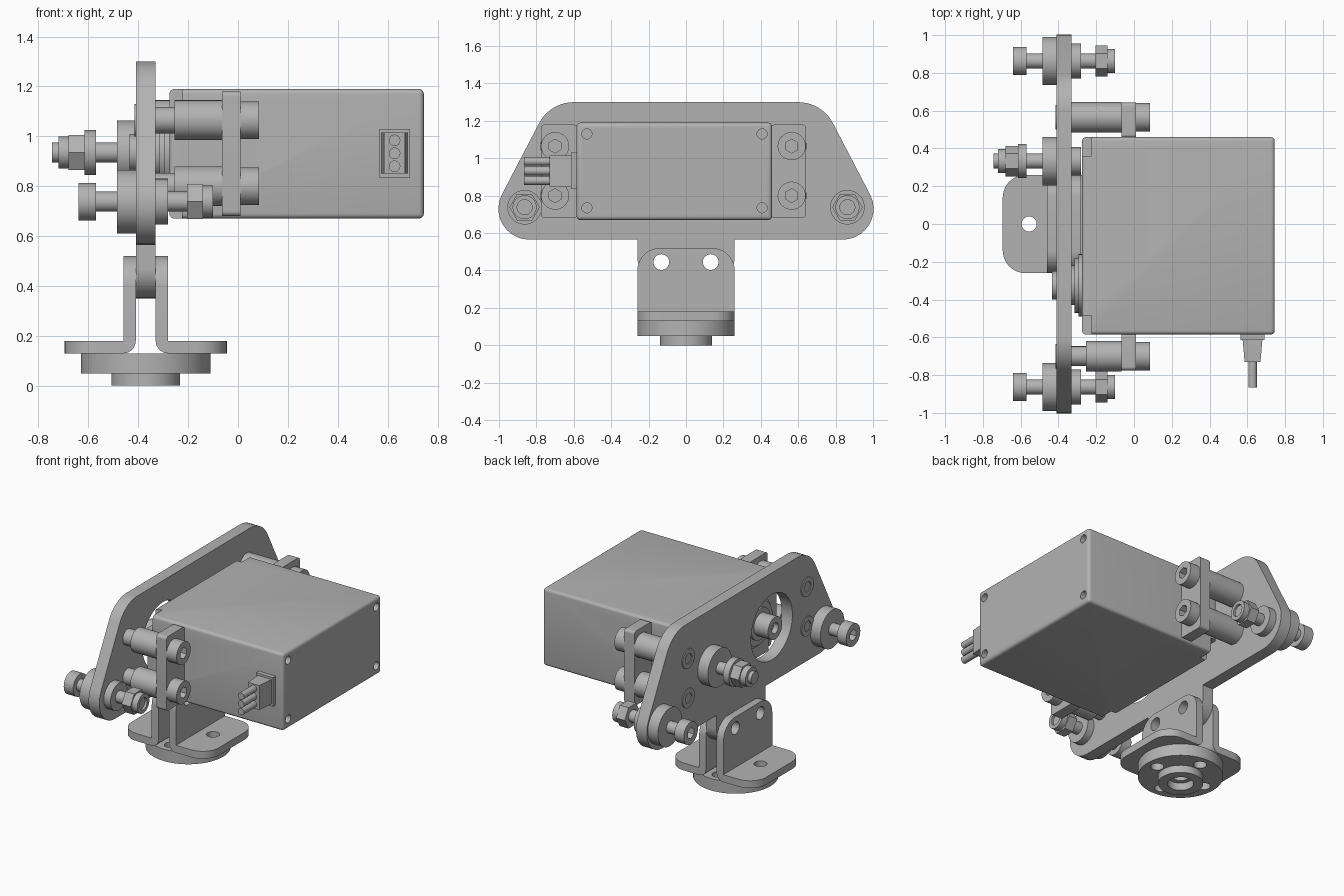
import bpy, bmesh, math
from mathutils import Vector, Matrix

if "Cube" in bpy.data.objects:
    bpy.data.objects.remove(bpy.data.objects["Cube"])

GREY = bpy.data.materials.new("plain_grey")
GREY.diffuse_color = (0.45, 0.45, 0.45, 1)
GREY.use_nodes = True
GREY.node_tree.nodes["Principled BSDF"].inputs["Base Color"].default_value = GREY.diffuse_color


def circle(u, v, r, n=40, a0=0.0):
    return [(u + r * math.cos(a0 + 2 * math.pi * i / n),
             v + r * math.sin(a0 + 2 * math.pi * i / n)) for i in range(n)]


def rounded(corners, steps=10):
    """Polygon outline from (u, v, fillet radius) corners."""
    out, n = [], len(corners)
    for i, (u, v, r) in enumerate(corners):
        p = Vector((u, v))
        if r == 0:
            out.append((u, v))
            continue
        d0 = (Vector(corners[i - 1][:2]) - p).normalized()
        d1 = (Vector(corners[(i + 1) % n][:2]) - p).normalized()
        half = d0.angle(d1) / 2
        c = p + (d0 + d1).normalized() * (r / math.sin(half))
        s = p + d0 * (r / math.tan(half)) - c
        e = p + d1 * (r / math.tan(half)) - c
        turn = math.atan2(s.x * e.y - s.y * e.x, s.dot(e))
        for k in range(steps + 1):
            out.append(tuple(c + Matrix.Rotation(turn * k / steps, 2) @ s))
    return out


def rect(u0, u1, v0, v1, r=0.0):
    return rounded([(u0, v0, r), (u1, v0, r), (u1, v1, r), (u0, v1, r)])


def add_object(name, bm):
    bmesh.ops.recalc_face_normals(bm, faces=bm.faces[:])
    me = bpy.data.meshes.new(name)
    bm.to_mesh(me)
    bm.free()
    ob = bpy.data.objects.new(name, me)
    bpy.context.collection.objects.link(ob)
    me.materials.clear()
    me.materials.append(GREY)
    return ob


def slab(name, axis, a, b, outer, *holes):
    """Flat outline with holes, extruded from a to b along an axis.
    Outline axes: x -> (y, z), y -> (z, x), z -> (x, y)."""
    cu = bpy.data.curves.new(name, 'CURVE')
    cu.dimensions, cu.fill_mode, cu.extrude = '2D', 'BOTH', abs(b - a) / 2
    for pts in (outer, *holes):
        sp = cu.splines.new('POLY')
        sp.points.add(len(pts) - 1)
        for q, (u, v) in zip(sp.points, pts):
            q.co = (u, v, 0, 1)
        sp.use_cyclic_u = True
    tmp = bpy.data.objects.new(name, cu)
    bpy.context.collection.objects.link(tmp)
    bm = bmesh.new()
    me = bpy.data.meshes.new_from_object(tmp.evaluated_get(bpy.context.evaluated_depsgraph_get()))
    bm.from_mesh(me)
    bpy.data.objects.remove(tmp)
    bpy.data.meshes.remove(me)
    bmesh.ops.remove_doubles(bm, verts=bm.verts[:], dist=1e-5)
    for w in bm.verts:
        u, v, t = w.co
        t += (a + b) / 2
        w.co = {'x': (t, u, v), 'y': (v, t, u), 'z': (u, v, t)}[axis]
    return add_object(name, bm)


def join(name, obs):
    bm = bmesh.new()
    for o in obs:
        bm.from_mesh(o.data)
        bpy.data.objects.remove(o)
    return add_object(name, bm)


def rod(x0, x1, y, z, r, n=40, hole=None):
    return slab("rod", 'x', x0, x1, circle(y, z, r, n), *([hole] if hole else []))


def socket_head(x0, x1, y, z, r):
    """Cap head with hex socket opening at x1."""
    mid = x0 + (x1 - x0) * 0.4
    return [rod(x0, mid, y, z, r), rod(mid, x1, y, z, r, hole=circle(y, z, 0.037, 6, math.pi / 2))]


# mounting plate with shaft opening and hanging tab
half = [(0.26, 0.35, 0.12), (0.26, 0.565, 0), (1.11, 0.565, 0.165), (0.727, 1.30, 0.21)]
outline = rounded(half + [(-u, v, r) for u, v, r in reversed(half)])
tab_holes = [circle(s * 0.132, 0.445, 0.042) for s in (-1, 1)]
SY, SZ = -0.325, 0.935
slab("mounting_plate", 'x', -0.41, -0.33, outline, circle(SY, SZ, 0.22, 64), *tab_holes)

# pair of bent brackets either side of the tab
for s, name in ((-1, "left_bracket"), (1, "right_bracket")):
    X = lambda d: -0.37 + s * d
    leg = slab("leg", 'x', X(0.04), X(0.09),
               rounded([(-0.26, 0.18, 0), (0.26, 0.18, 0), (0.26, 0.52, 0.12), (-0.26, 0.52, 0.12)]), *tab_holes)
    foot = slab("foot", 'z', 0.13, 0.18,
                rounded([(X(0.09), -0.26, 0), (X(0.325), -0.26, 0.12), (X(0.325), 0.26, 0.12), (X(0.09), 0.26, 0)]),
                circle(X(0.185), 0, 0.04))
    bend = [(0.18, X(0.09))] + [(0.18 - 0.05 * math.sin(t * math.pi / 16), X(0.09 - 0.05 * math.cos(t * math.pi / 16)))
                                for t in range(9)]
    join(name, [leg, foot, slab("bend", 'y', -0.26, 0.26, bend)])

# round base flange with stepped hub
bolt_holes = [circle(-0.37 + 0.185 * math.cos(i * math.pi / 2), 0.185 * math.sin(i * math.pi / 2), 0.04)
              for i in range(4)]
join("base_flange", [
    slab("disc", 'z', 0.05, 0.13, circle(-0.37, 0, 0.26, 72), circle(-0.37, 0, 0.05), *bolt_holes),
    slab("hub", 'z', 0.0, 0.05, circle(-0.37, 0, 0.138, 56), circle(-0.37, 0, 0.08))])

# motor body: bevelled box, notched corners, end screw holes
bm = bmesh.new()
bmesh.ops.create_cube(bm, size=1)
for v in bm.verts:
    v.co = Vector((0.235, -0.0625, 0.93)) + Vector((v.co.x * 1.02, v.co.y * 1.045, v.co.z * 0.52))
bmesh.ops.bevel(bm, geom=bm.edges[:], offset=0.02, segments=4, profile=0.5, affect='EDGES')
body = add_object("motor_body", bm)
cuts = []
for y, y0, y1 in ((-0.53, -0.7, -0.485), (0.407, 0.36, 0.6)):
    for z, z0, z1 in ((0.735, 0.6, 0.77), (1.13, 1.09, 1.3)):
        cuts.append(rod(0.69, 0.8, y, z, 0.027, 24))
        cuts.append(slab("notch", 'x', -0.4, -0.225, rect(y0, y1, z0, z1)))
cutter = join("cutter", cuts)
mod = body.modifiers.new("cut", 'BOOLEAN')
mod.object, mod.operation, mod.solver = cutter, 'DIFFERENCE', 'EXACT'
bpy.context.view_layer.update()
old = body.data
body.data = bpy.data.meshes.new_from_object(body.evaluated_get(bpy.context.evaluated_depsgraph_get()))
body.modifiers.clear()
bpy.data.objects.remove(cutter)

# stepped boss and output shaft
join("motor_boss", [rod(-0.295, -0.27, SY, SZ, 0.165, 56), rod(-0.315, -0.295, SY, SZ, 0.145, 56),
                    rod(-0.33, -0.315, SY, SZ, 0.105)])
join("output_shaft", [rod(-0.40, -0.32, SY, SZ, 0.075), rod(-0.435, -0.40, SY, SZ, 0.075, hole=circle(SY, SZ, 0.035))])

# motor ears, standoffs and bolts
for side, y, y0, y1, thick_x in (("front", -0.70, -0.775, -0.58, -0.255), ("back", 0.565, 0.455, 0.642, -0.33)):
    slab(side + "_ear", 'x', -0.065, 0.01, rect(y0, y1, 0.68, 1.18, 0.02))
    for level, z in (("lower", 0.80), ("upper", 1.065)):
        join(f"{side}_{level}_standoff", [rod(thick_x, -0.065, y, z, 0.08), rod(-0.33, -0.2, y, z, 0.053)])
        join(f"{side}_{level}_bolt", socket_head(0.01, 0.085, y, z, 0.075))
        join(f"{side}_{level}_plate_screw", [rod(-0.416, -0.40, y, z, 0.065, hole=circle(y, z, 0.037, 6))])


# rollers: dir=1 puts the locknut on the +x side, dir=-1 on the -x side
def locknut(x, d, y, z):
    return [rod(x, x + d * 0.065, y, z, 0.081, 6, circle(y, z, 0.04)),
            rod(x + d * 0.065, x + d * 0.105, y, z, 0.064, 40, circle(y, z, 0.04))]


for side, y in (("front", -0.863), ("back", 0.863)):
    z = 0.738
    rod(-0.485, -0.41, y, z, 0.128, 56).name = side + "_roller"
    rod(-0.33, -0.28, y, z, 0.092).name = side + "_washer"
    join(side + "_roller_nut", locknut(-0.205, 1, y, z))
    join(side + "_roller_bolt", [rod(-0.57, -0.115, y, z, 0.04)] + socket_head(-0.57, -0.64, y, z, 0.075))

y, z = 0.333, 0.935
rod(-0.485, -0.41, y, z, 0.128, 56).name = "middle_roller"
rod(-0.615, -0.57, y, z, 0.09).name = "middle_washer"
join("middle_roller_nut", locknut(-0.615, -1, y, z))
join("middle_roller_bolt", [rod(-0.745, -0.33, y, z, 0.04), rod(-0.33, -0.28, y, z, 0.075)])

# cable connector and wires
base = slab("base", 'y', -0.615, -0.58, rect(0.835, 1.03, 0.565, 0.69))
plug = slab("plug", 'y', -0.73, -0.61, rect(0.85, 1.015, 0.575, 0.68))
for v in plug.data.vertices:
    if v.co.y < -0.7:
        v.co.x = 0.6275 + (v.co.x - 0.6275) * 0.8
join("cable_connector", [base, plug])
join("cable_wires", [slab("wire", 'y', -0.865, -0.72, circle(w, 0.628, 0.023, 24)) for w in (0.88, 0.932, 0.984)])

# smooth curved sides, keep edges sharp
bpy.ops.object.select_all(action='SELECT')
bpy.context.view_layer.objects.active = body
bpy.ops.object.shade_smooth_by_angle(angle=math.radians(30))
